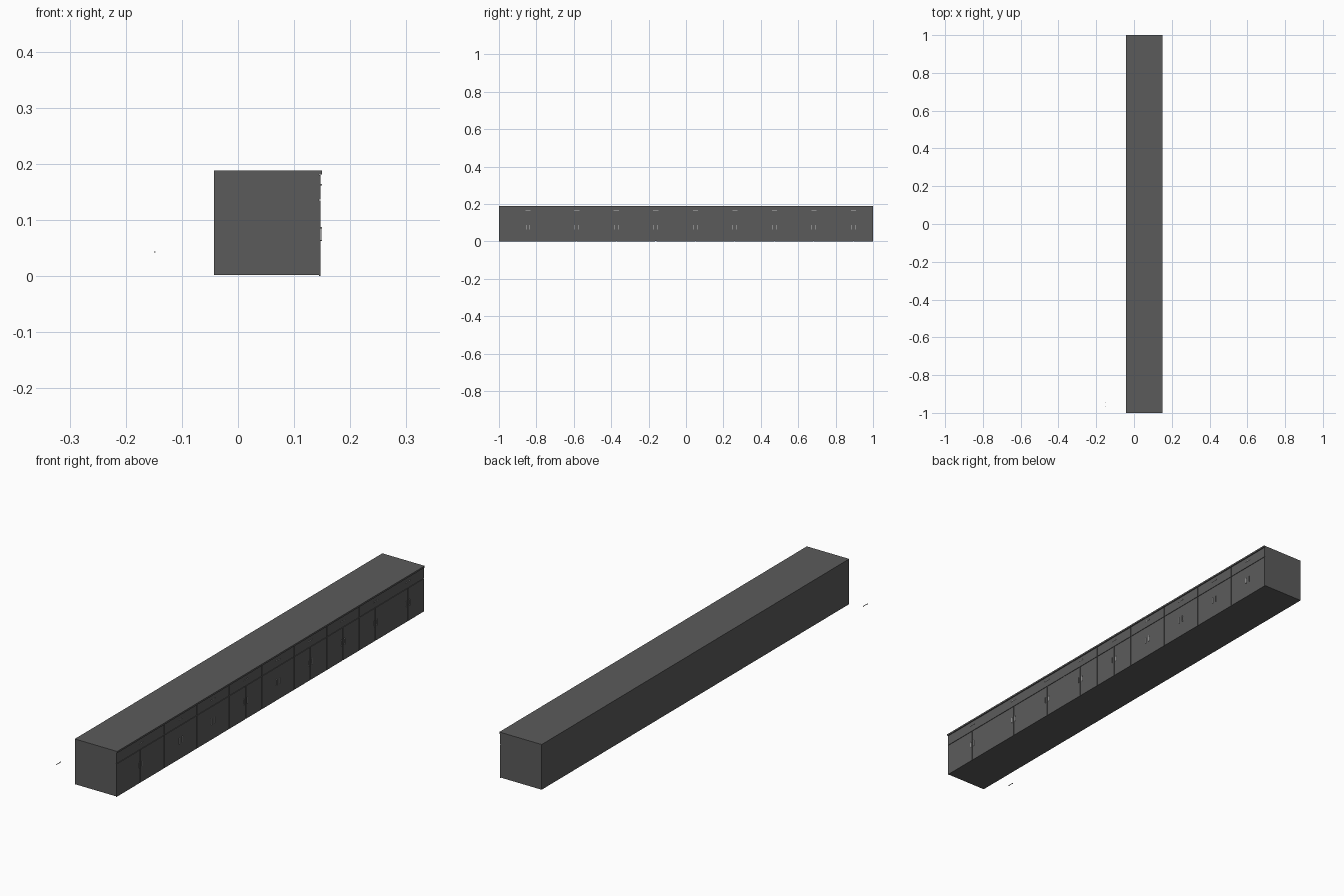
import bpy, bmesh
from mathutils import Vector

if "Cube" in bpy.data.objects:
    bpy.data.objects.remove(bpy.data.objects["Cube"])


def material(name, value):
    m = bpy.data.materials.new(name)
    m.diffuse_color = (value, value, value, 1)
    m.use_nodes = True
    m.node_tree.nodes["Principled BSDF"].inputs["Base Color"].default_value = m.diffuse_color
    return m


DARK = material("dark_grey", 0.105)
METAL = material("light_metal", 0.55)


def add_box(bm, lo, hi):
    lo, hi = Vector(lo), Vector(hi)
    verts = bmesh.ops.create_cube(bm, size=1)["verts"]
    for v in verts:
        v.co = Vector([(lo[i] + hi[i]) / 2 + v.co[i] * (hi[i] - lo[i]) for i in range(3)])


def make(name, mat, boxes):
    bm = bmesh.new()
    for lo, hi in boxes:
        add_box(bm, lo, hi)
    me = bpy.data.meshes.new(name)
    bm.to_mesh(me)
    bm.free()
    me.materials.append(mat)
    ob = bpy.data.objects.new(name, me)
    bpy.context.collection.objects.link(ob)
    return ob


def handle(name, x, y, z, vertical=False, length=0.027):
    """Bar pull: a grip on two short legs, standing off towards +x from x."""
    t, d, h = 0.0012, 0.003, length / 2

    def part(x0, x1, a, b):
        if vertical:
            return (x0, y - t, z + a), (x1, y + t, z + b)
        return (x0, y + a, z - t), (x1, y + b, z + t)

    make(name, METAL, [part(x + d - 0.0012, x + d, -h, h),
                       part(x, x + d - 0.0012, -h, -h + 2 * t),
                       part(x, x + d - 0.0012, h - 2 * t, h)])


# Carcass and worktop
make("carcass", DARK, [((-0.043, -1, 0.002), (0.1445, 1, 0.181))])
make("worktop", DARK, [((-0.043, -1, 0.181), (0.150, 1, 0.188))])

# One wide cabinet followed by eight equal ones
FRONT, BACK, SPLIT, GAP = 0.147, 0.1445, 0.136, 0.001
step = 0.2112
edges = [-1.0] + [1 - step * i for i in range(8, -1, -1)]
for i, (a, b) in enumerate(zip(edges, edges[1:])):
    c = (a + b) / 2
    mid = 0.003 if i == 3 else GAP  # one pair of doors stands slightly apart
    lo = a if i == 0 else a + GAP
    hi = b if i == 8 else b - GAP
    make(f"drawer_front_{i}", DARK, [((BACK, lo, SPLIT + GAP), (FRONT, hi, 0.180))])
    make(f"left_door_{i}", DARK, [((BACK, lo, 0), (FRONT, c - mid, SPLIT - GAP))])
    make(f"right_door_{i}", DARK, [((BACK, c + mid, 0), (FRONT, hi, SPLIT - GAP))])
    handle(f"drawer_handle_{i}", FRONT, c, 0.163)
    for side, s in (("left", -1), ("right", 1)):
        handle(f"{side}_door_handle_{i}", FRONT, c + s * 0.010, 0.075, True, 0.025)

# Loose handle lying apart behind the unit
handle("loose_handle", -0.150, -0.955, 0.043)
